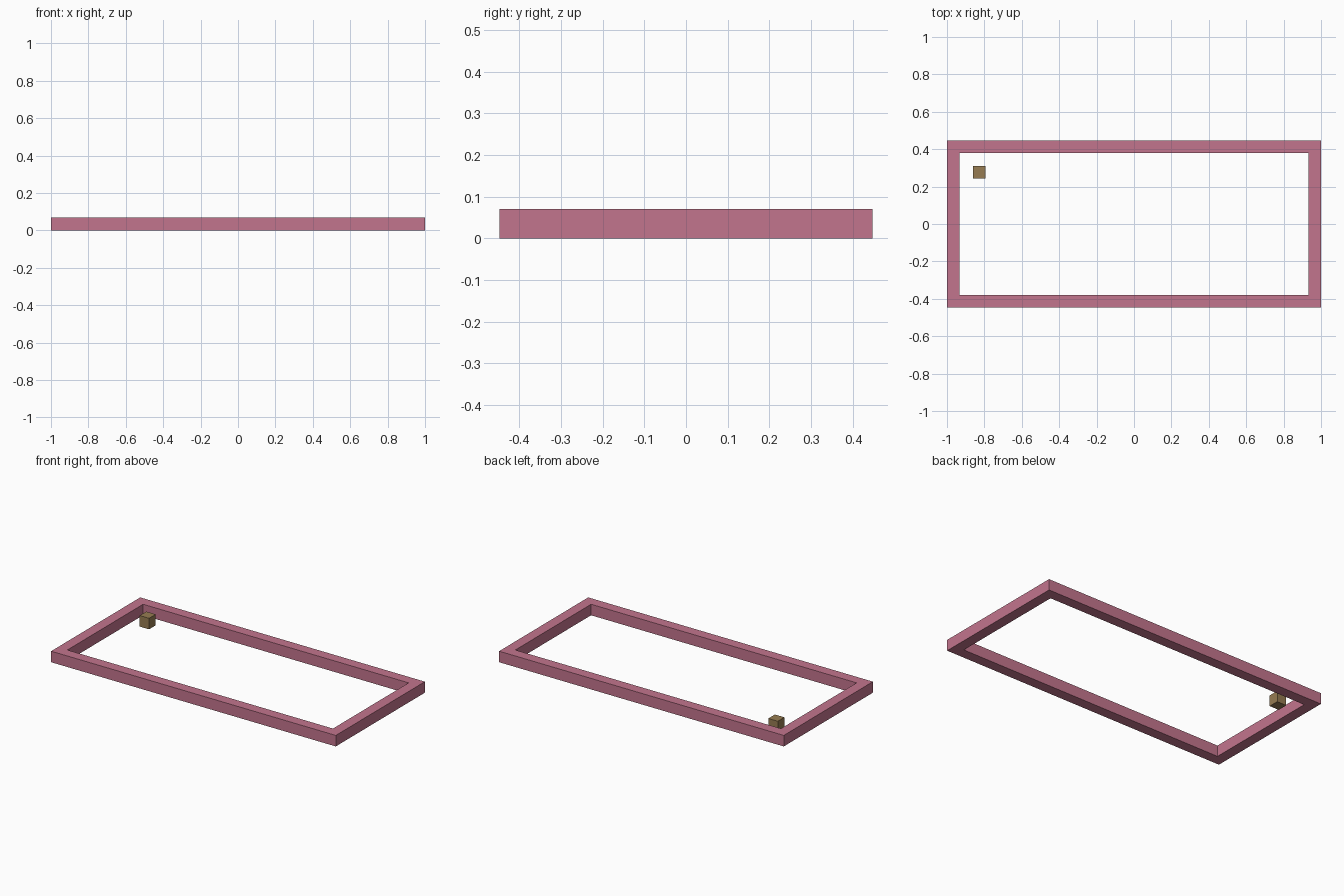
import bpy
import bmesh
from mathutils import Matrix

LENGTH, WIDTH, HEIGHT, WALL = 2.0, 0.894, 0.07, 0.067
BLOCK = 0.066

cube = bpy.data.objects.get("Cube")
if cube:
    bpy.data.objects.remove(cube, do_unlink=True)


def make_material(name, colour):
    mat = bpy.data.materials.new(name)
    mat.use_nodes = True
    mat.diffuse_color = colour
    mat.node_tree.nodes["Principled BSDF"].inputs["Base Color"].default_value = colour
    return mat


def finish(name, bm, mat):
    bmesh.ops.recalc_face_normals(bm, faces=bm.faces)
    mesh = bpy.data.meshes.new(name)
    bm.to_mesh(mesh)
    bm.free()
    mesh.materials.append(mat)
    obj = bpy.data.objects.new(name, mesh)
    bpy.context.collection.objects.link(obj)
    return obj


pink = make_material("dusty_pink", (0.545, 0.178, 0.268, 1))
brown = make_material("wood_brown", (0.308, 0.202, 0.085, 1))

# Rectangular border: a square wall section swept around four mitred corners
bm = bmesh.new()
section = [(0, 0), (0, HEIGHT), (WALL, HEIGHT), (WALL, 0)]
corners = [(-1, -1), (1, -1), (1, 1), (-1, 1)]
rings = [[bm.verts.new((sx * (LENGTH / 2 - inset), sy * (WIDTH / 2 - inset), z))
          for inset, z in section] for sx, sy in corners]
for i in range(4):
    a, b = rings[i], rings[(i + 1) % 4]
    for j in range(4):
        k = (j + 1) % 4
        bm.faces.new((a[j], b[j], b[k], a[k]))
finish("border_frame", bm, pink)

# Small block in the back right corner
bm = bmesh.new()
bmesh.ops.create_cube(bm, size=1, matrix=Matrix.Diagonal((BLOCK, BLOCK, HEIGHT, 1)))
block = finish("corner_block", bm, brown)
block.location = (-0.828, 0.276, HEIGHT / 2)
